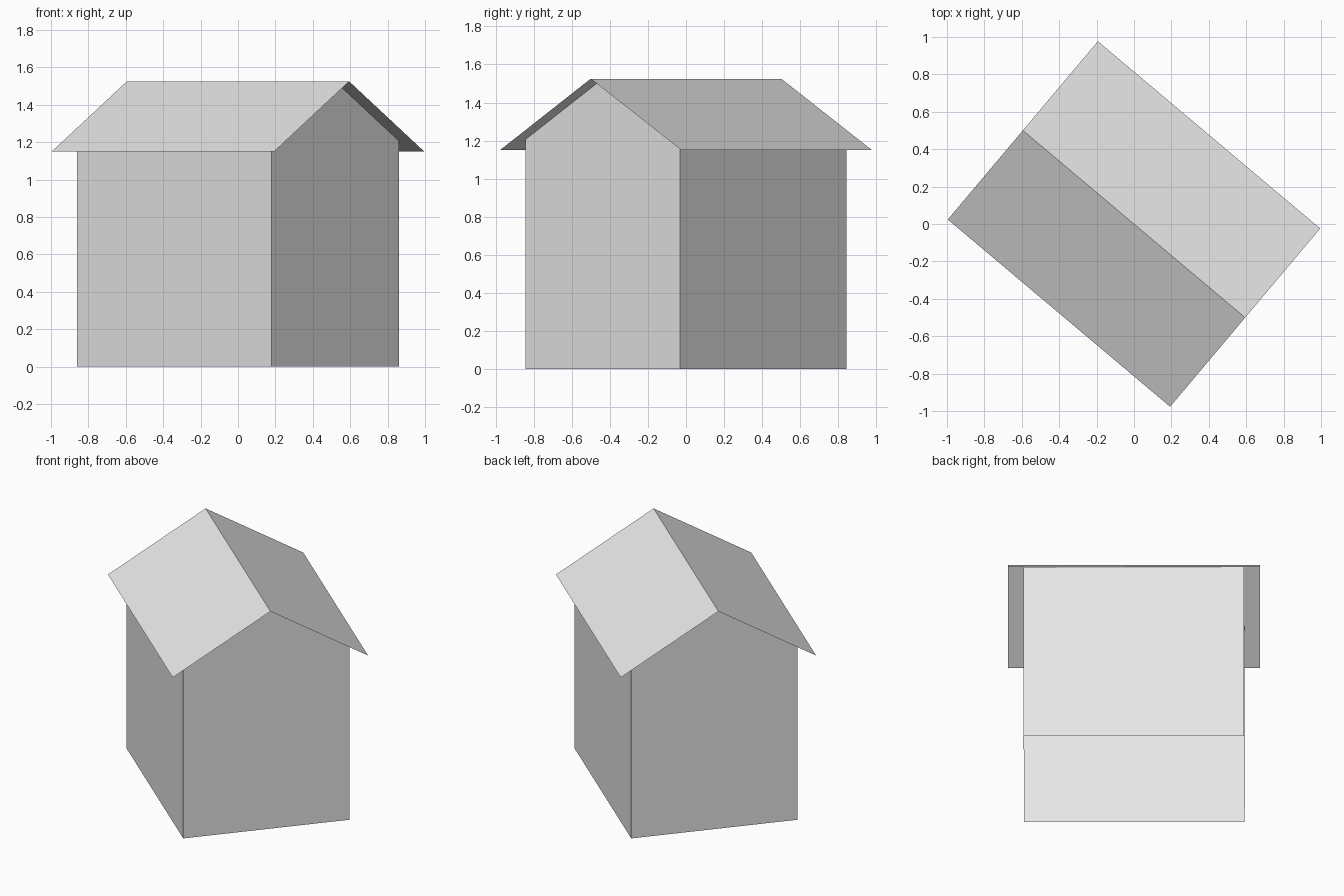
import bpy, bmesh
from math import radians

default = bpy.data.objects.get("Cube")
if default:
    bpy.data.objects.remove(default, do_unlink=True)

TURN = radians(-40.1)
RIDGE_Z, EAVE_Z = 1.525, 1.15
ROOF_LEN, ROOF_HALF = 0.777, 0.623      # half sizes of the roof
WALL_LEN, WALL_HALF = 0.679, 0.53       # half sizes of the walls
wall_z = RIDGE_Z - (RIDGE_Z - EAVE_Z) * WALL_HALF / ROOF_HALF

# One plain grey for the whole house
grey = bpy.data.materials.new("light_grey")
grey.use_nodes = True
colour = (0.8, 0.8, 0.8, 1)
grey.diffuse_color = colour
grey.node_tree.nodes["Principled BSDF"].inputs["Base Color"].default_value = colour


def sheet(name, profile, half_len, cap_ends=False):
    """Sweep an open (y, z) profile along x into thin sheets, optionally filling the ends."""
    bm = bmesh.new()
    ends = [[bm.verts.new((x, y, z)) for y, z in profile]
            for x in (-half_len, half_len)]
    a, b = ends
    for i in range(len(profile) - 1):
        bm.faces.new((a[i], b[i], b[i + 1], a[i + 1]))
    if cap_ends:
        bm.faces.new(a)
        bm.faces.new(b[::-1])
    mesh = bpy.data.meshes.new(name)
    bm.to_mesh(mesh)
    bm.free()
    mesh.materials.append(grey)
    obj = bpy.data.objects.new(name, mesh)
    obj.rotation_euler.z = TURN
    bpy.context.collection.objects.link(obj)
    return obj


# Two roof slopes meeting at the ridge
sheet("roof", [(-ROOF_HALF, EAVE_Z), (0, RIDGE_Z), (ROOF_HALF, EAVE_Z)], ROOF_LEN)

# Long side walls, open below
for side, name in ((-1, "front_wall"), (1, "back_wall")):
    rise = [(side * WALL_HALF, 0), (side * WALL_HALF, wall_z)]
    sheet(name, rise if side < 0 else rise[::-1], WALL_LEN)

# Gable end walls, reaching up to the ridge
outline = [(-WALL_HALF, 0), (-WALL_HALF, wall_z), (0, RIDGE_Z),
           (WALL_HALF, wall_z), (WALL_HALF, 0)]
for side, name in ((-1, "right_gable"), (1, "left_gable")):
    bm = bmesh.new()
    ring = [bm.verts.new((side * WALL_LEN, y, z)) for y, z in outline]
    bm.faces.new(ring if side < 0 else ring[::-1])
    bm.normal_update()
    # Face each gable outwards
    for f in bm.faces:
        if f.normal.x * side < 0:
            f.normal_flip()
    mesh = bpy.data.meshes.new(name)
    bm.to_mesh(mesh)
    bm.free()
    mesh.materials.append(grey)
    gable = bpy.data.objects.new(name, mesh)
    gable.rotation_euler.z = TURN
    bpy.context.collection.objects.link(gable)
